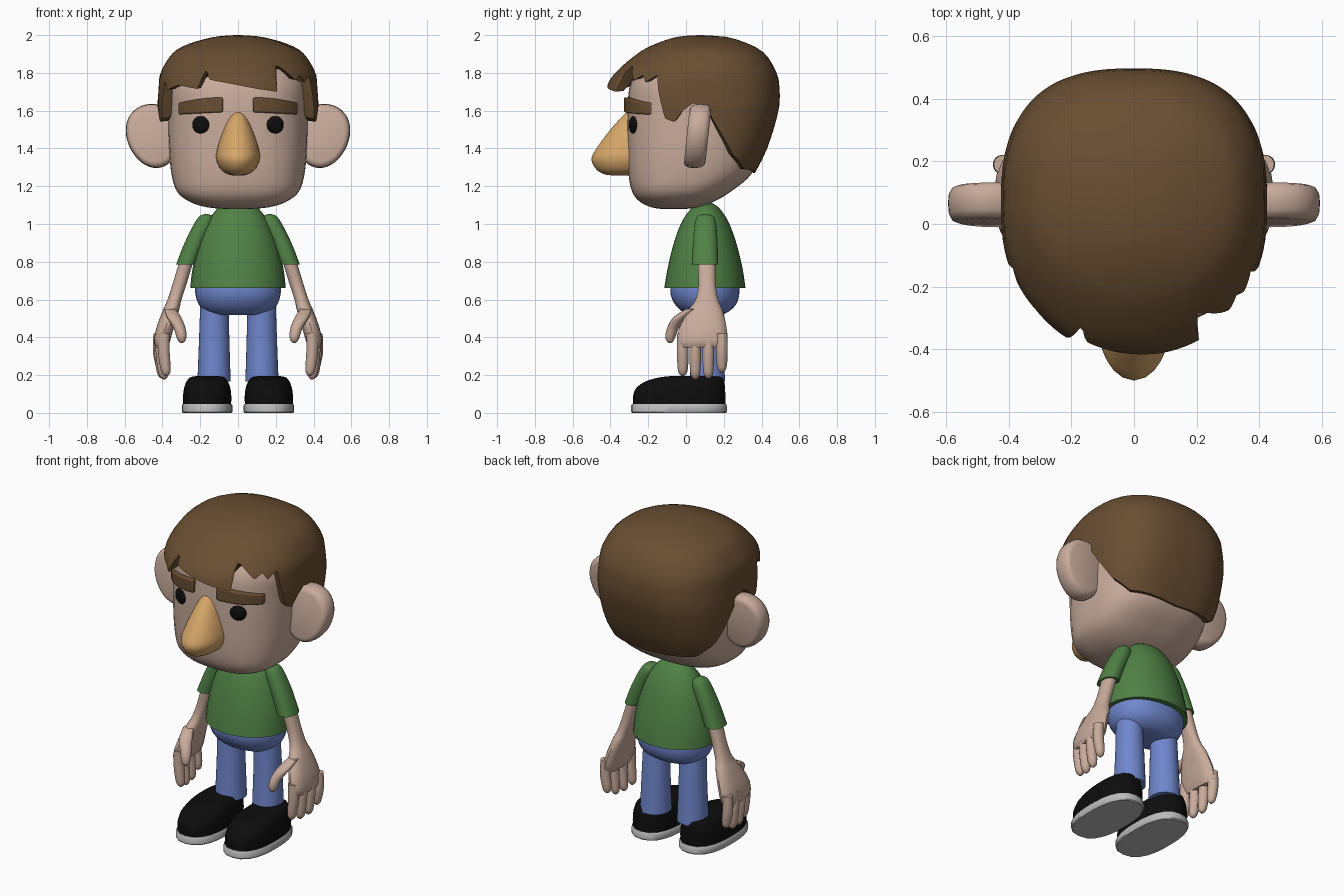
import bpy, bmesh, math

if "Cube" in bpy.data.objects:
    bpy.data.objects.remove(bpy.data.objects["Cube"])


def material(name, rgb):
    m = bpy.data.materials.new(name)
    m.diffuse_color = (*rgb, 1)
    m.use_nodes = True
    m.node_tree.nodes["Principled BSDF"].inputs["Base Color"].default_value = m.diffuse_color
    return m


SKIN = material("skin", (0.58, 0.41, 0.33))
BROWN = material("hair_brown", (0.14, 0.076, 0.032))
NOSE = material("nose_tan", (0.67, 0.38, 0.14))
GREEN = material("shirt_green", (0.08, 0.22, 0.06))
BLUE = material("trouser_blue", (0.16, 0.24, 0.61))
BLACK = material("black", (0.004, 0.004, 0.004))
GREY = material("sole_grey", (0.5, 0.5, 0.5))


def skin(name, rings, mat, mirror=False, bevel=0, angle=40):
    """Join closed rings of points into a capped solid."""
    bm = bmesh.new()
    loops = [[bm.verts.new(p) for p in r] for r in rings]
    n = len(loops[0])
    for a, b in zip(loops, loops[1:]):
        for i in range(n):
            bm.faces.new((a[i], a[(i + 1) % n], b[(i + 1) % n], b[i]))
    bm.faces.new(loops[0])
    bm.faces.new(loops[-1])
    bmesh.ops.recalc_face_normals(bm, faces=bm.faces)
    me = bpy.data.meshes.new(name)
    bm.to_mesh(me)
    bm.free()
    me.materials.append(mat)
    ob = bpy.data.objects.new(name, me)
    bpy.context.collection.objects.link(ob)
    bpy.ops.object.select_all(action='DESELECT')
    ob.select_set(True)
    bpy.context.view_layer.objects.active = ob
    bpy.ops.object.shade_smooth_by_angle(angle=math.radians(angle))
    if bevel:
        m = ob.modifiers.new("bevel", 'BEVEL')
        m.width, m.segments = bevel, 3
    if mirror:
        ob.modifiers.new("mirror", 'MIRROR')
    return ob


def refine(keys, steps=4):
    """Smooth curve through rows of numbers (Catmull-Rom)."""
    out = []
    for i in range(len(keys) - 1):
        a, b, c, d = (keys[max(0, min(len(keys) - 1, i + k))] for k in (-1, 0, 1, 2))
        for s in range(steps):
            t = s / steps
            out.append([q + t / 2 * (r - p + t * (2*p - 5*q + 4*r - w + t * (3*q - 3*r + w - p)))
                        for p, q, r, w in zip(a, b, c, d)])
    return out + [list(keys[-1])]


def radius(phi, a, b, n):
    return (abs(math.sin(phi) / a) ** n + abs(math.cos(phi) / b) ** n) ** (-1 / n)


def loft(name, keys, mat, n=2.0, sides=32, mirror=False, steps=4):
    """Keys are (z, centre x, half width, front y, back y)."""
    rings = []
    for z, cx, rx, y0, y1 in refine(keys, steps):
        cy, ry, ring = (y0 + y1) / 2, (y1 - y0) / 2, []
        for i in range(sides):
            phi = 2 * math.pi * i / sides
            r = radius(phi, rx, ry, n)
            ring.append((cx + r * math.sin(phi), cy - r * math.cos(phi), z))
        rings.append(ring)
    return skin(name, rings, mat, mirror)


def tube(name, pts, mat):
    """Points are (x, y, z, radius)."""
    return loft(name, [(z, x, r, y - r, y + r) for x, y, z, r in pts], mat, sides=16, mirror=True)


def lookup(table, v):
    """Linear lookup in rows sorted by rising first column."""
    for a, b in zip(table, table[1:]):
        if v <= b[0]:
            t = max(0, (v - a[0]) / (b[0] - a[0]))
            return [p + (q - p) * t for p, q in zip(a, b)]
    return list(table[-1])


# head
loft("head", [(1.08, 0, .07, -.13, 0), (1.088, 0, .16, -.18, .06), (1.115, 0, .25, -.24, .14),
              (1.17, 0, .322, -.285, .235), (1.27, 0, .353, -.305, .35), (1.42, 0, .366, -.31, .395),
              (1.6, 0, .368, -.31, .43), (1.75, 0, .365, -.29, .43), (1.85, 0, .3, -.2, .36),
              (1.92, 0, .1, -.03, .2)], SKIN, n=2.6, sides=48)

# hair: a dome cut off at a ragged edge height that depends on the angle
dome = sorted(refine([(2, .012, .07, .09), (1.99, .13, -.05, .22), (1.95, .27, -.17, .34),
                      (1.9, .35, -.26, .42), (1.8, .41, -.375, .48), (1.72, .42, -.42, .495),
                      (1.6, .425, -.42, .49), (1.4, .405, -.38, .43), (1.27, .36, -.33, .365)]))
side = [(70, 1.56), (77, 1.54), (83, 1.6), (90, 1.64), (99, 1.62), (110, 1.49), (121, 1.37), (135, 1.29), (180, 1.27)]
edge = [(-a, z) for a, z in reversed(side)] + [
    (-65, 1.76), (-59, 1.71), (-45, 1.735), (-28, 1.715), (-23.5, 1.82), (-20, 1.765), (0, 1.735),
    (13, 1.715), (27, 1.70), (29, 1.84), (33, 1.83), (44, 1.76), (50, 1.79), (54, 1.75), (62, 1.79)] + side


def hair_ring(t, inset=1.0, lift=0.0):
    ring = []
    for i in range(240):
        deg = -180 + 1.5 * i
        phi = math.radians(deg)
        z = 2 - (2 - lookup(edge, deg)[1]) * t ** 1.7
        _, rx, y0, y1 = lookup(dome, z)
        cy = (y0 + y1) / 2
        r = inset * radius(phi, rx, (y1 - y0) / 2, 2.1 if abs(deg) < 90 else 2.1 + .9 * t)
        ring.append((r * math.sin(phi), cy - r * math.cos(phi), z + lift))
    return ring


skin("hair", [hair_ring(.02 + .98 * k / 18) for k in range(19)]
     + [hair_ring(1, .9, .005), hair_ring(1, .78, .06)], BROWN)

# ears: thick rounded discs, narrower at the bottom
ears = []
for y, s in ((.0, .8), (.006, .91), (.025, .98), (.06, 1), (.09, .98), (.108, .91), (.114, .8)):
    ring = []
    for i in range(40):
        a = 2 * math.pi * i / 40
        c, d = math.cos(a) * s, math.sin(a) * s
        ring.append((.445 + (.147 + .015 * d) * c + .012 * d, y + .004 + .018 * d, 1.466 + .17 * d))
    ears.append(ring)
skin("ears", ears, SKIN, mirror=True, angle=60)


# eyes and eyebrows follow the curve of the face
def face_y(x):
    return .055 - .365 * (1 - (x / .368) ** 2.6) ** (1 / 2.6)


eye = []
for k in range(1, 12):
    a = math.pi * k / 12
    r = .047 * math.sin(a)
    eye.append([(.195 + r * math.cos(i * math.pi / 12), face_y(.195) + .004 - .022 * math.cos(a)
                 + .25 * r * math.cos(i * math.pi / 12), 1.525 + r * math.sin(i * math.pi / 12))
                for i in range(24)])
skin("eyes", eye, BLACK, mirror=True)

brow = []
for k in range(9):
    t = k / 8
    x = .08 + .235 * t
    y, lo, hi = face_y(x), 1.592 - .012 * t, 1.67 - .03 * t * t
    brow.append([(x, y - .022, lo), (x, y - .022, hi), (x, y + .04, hi), (x, y + .04, lo)])
skin("eyebrows", brow, BROWN, mirror=True, bevel=.008)

# nose
loft("nose", [(1.258, 0, .03, -.40, -.24), (1.266, 0, .06, -.44, -.2), (1.295, 0, .095, -.48, -.15),
              (1.35, 0, .116, -.5, -.12), (1.42, 0, .104, -.46, -.14), (1.5, 0, .076, -.4, -.18),
              (1.565, 0, .047, -.342, -.22), (1.59, 0, .018, -.315, -.26)], NOSE)

# shirt with sleeves
loft("shirt", [(.66, 0, .253, -.115, .315), (.75, 0, .243, -.1, .302), (.85, 0, .222, -.078, .28),
               (.95, 0, .19, -.048, .25), (1.03, 0, .15, -.012, .215), (1.09, 0, .1, .035, .17),
               (1.12, 0, .04, .08, .12)], GREEN)
loft("sleeves", [(1.052, .168, .012, .085, .115), (1.04, .17, .035, .06, .145), (1.0, .183, .05, .046, .16),
                 (.9, .23, .053, .037, .167), (.785, .275, .053, .03, .17)], GREEN, n=2.3, mirror=True)

# arms running into palms
loft("arms", [(.82, .268, .037, .06, .155), (.68, .31, .037, .065, .158), (.6, .336, .037, .05, .17),
              (.54, .356, .043, .01, .195), (.45, .386, .046, -.035, .215), (.38, .402, .042, -.045, .22),
              (.345, .404, .028, -.035, .21)], SKIN, n=2.3, mirror=True)

# fingers and thumbs
for k, (x, y, tip) in enumerate(((.385, -.017, .195), (.397, .049, .178), (.405, .118, .182), (.412, .19, .215))):
    tube(f"fingers_{k + 1}", [(x + .006, y, .42, .03), (x + .008, y, .33, .031), (x, y, tip + .05, .028),
                              (x - .004, y, tip + .015, .021), (x - .005, y, tip, .007)], SKIN)
tube("thumbs", [(.36, .03, .55, .03), (.338, -.03, .505, .038), (.31, -.068, .45, .032),
                (.3, -.082, .405, .027), (.298, -.084, .38, .018), (.298, -.084, .37, .006)], SKIN)

# trousers
loft("trouser_hips", [(.7, 0, .225, -.08, .28), (.63, 0, .226, -.082, .282), (.57, 0, .205, -.055, .262),
                      (.53, 0, .16, -.01, .215), (.517, 0, .1, .03, .17)], BLUE, n=2.2)
loft("trouser_legs", [(.6, .125, .074, .03, .185), (.4, .126, .08, .03, .195), (.165, .127, .088, .02, .207)],
     BLUE, mirror=True)

# shoes with pale soles
loft("shoes", [(.045, .163, .127, -.28, .208), (.1, .163, .127, -.278, .208), (.14, .163, .12, -.255, .206),
               (.17, .163, .107, -.205, .2), (.188, .163, .09, -.14, .19), (.195, .163, .06, -.08, .165)],
     BLACK, n=2.5, mirror=True)
loft("shoe_soles", [(0, .163, .129, -.285, .211), (.006, .163, .134, -.291, .216), (.04, .163, .134, -.291, .216),
                    (.048, .163, .128, -.285, .21)], GREY, n=2.5, mirror=True, steps=1)
